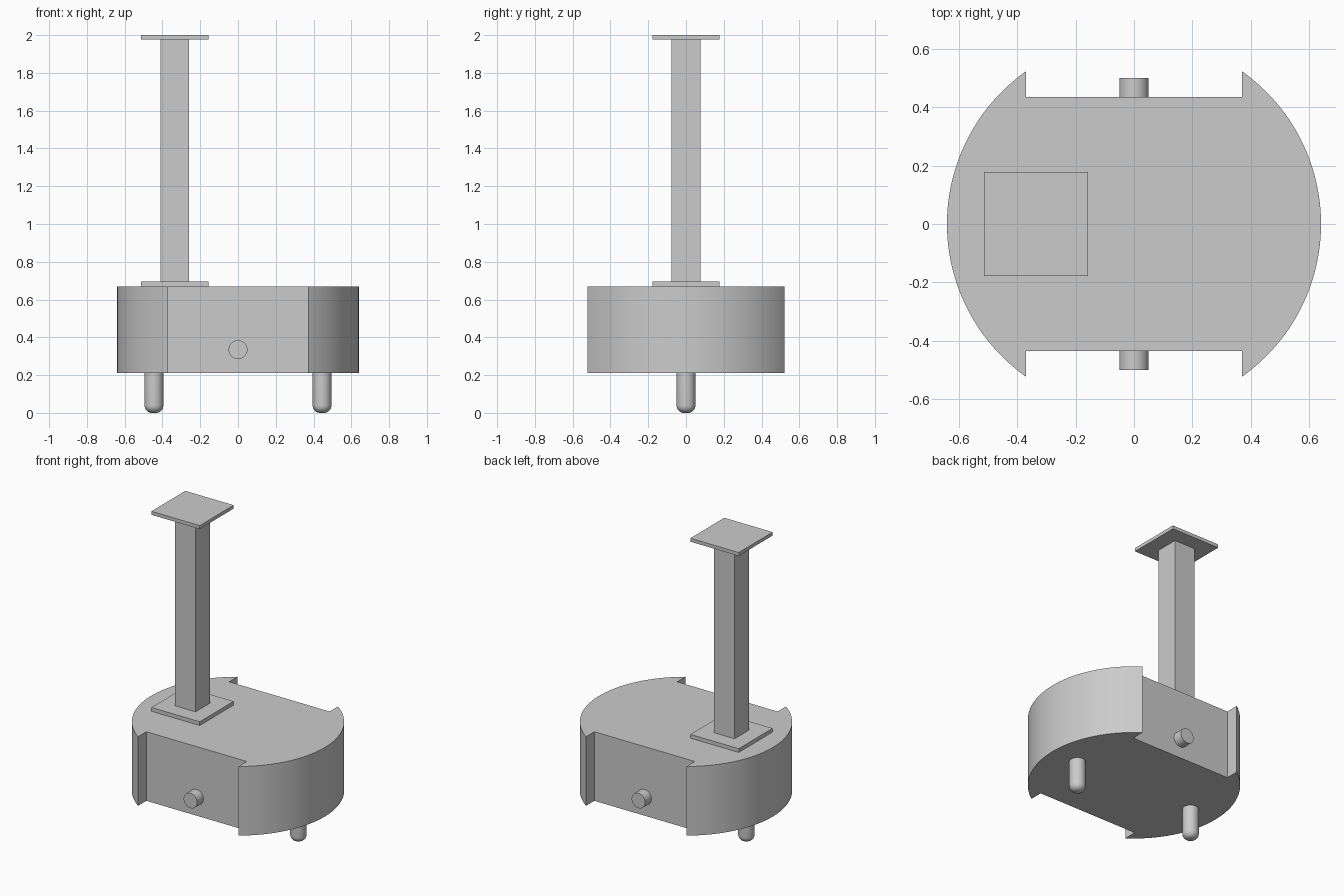
import bpy
import bmesh
import math

cube = bpy.data.objects.get("Cube")
if cube:
    bpy.data.objects.remove(cube, do_unlink=True)

grey = bpy.data.materials.new("light_grey")
grey.use_nodes = True
grey.diffuse_color = (0.6, 0.6, 0.6, 1)
grey.node_tree.nodes["Principled BSDF"].inputs["Base Color"].default_value = (0.6, 0.6, 0.6, 1)


def finish(obj, name, smooth=False):
    obj.name = name
    obj.data.name = name
    obj.data.materials.append(grey)
    if smooth:
        bpy.ops.object.select_all(action="DESELECT")
        obj.select_set(True)
        bpy.context.view_layer.objects.active = obj
        bpy.ops.object.shade_smooth_by_angle(angle=math.radians(30))
    return obj


def from_bmesh(bm, name, smooth=False):
    bmesh.ops.recalc_face_normals(bm, faces=bm.faces)
    mesh = bpy.data.meshes.new(name)
    bm.to_mesh(mesh)
    bm.free()
    obj = bpy.data.objects.new(name, mesh)
    bpy.context.collection.objects.link(obj)
    return finish(obj, name, smooth)


def box(name, x, size_x, size_y, z0, z1):
    bpy.ops.mesh.primitive_cube_add(size=1, location=(x, 0, (z0 + z1) / 2))
    obj = bpy.context.object
    obj.scale = (size_x, size_y, z1 - z0)
    bpy.ops.object.transform_apply(location=False, rotation=False, scale=True)
    return finish(obj, name)


# Round body with a flat wheel recess at the front and back
RADIUS, RECESS_X, RECESS_Y = 0.64, 0.37, 0.435
BASE, TOP = 0.21, 0.67
STEPS = 48
corner = math.acos(RECESS_X / RADIUS)
outline = []
for start in (0, math.pi):
    side = 1 if start == 0 else -1
    outline.append((side * RECESS_X, -side * RECESS_Y))
    for i in range(STEPS + 1):
        a = start - corner + 2 * corner * i / STEPS
        outline.append((RADIUS * math.cos(a), RADIUS * math.sin(a)))
    outline.append((side * RECESS_X, side * RECESS_Y))
bm = bmesh.new()
floor = bm.faces.new([bm.verts.new((x, y, BASE)) for x, y in outline])
raised = bmesh.ops.extrude_face_region(bm, geom=[floor], use_keep_orig=True)["geom"]
bmesh.ops.translate(bm, vec=(0, 0, TOP - BASE),
                    verts=[v for v in raised if isinstance(v, bmesh.types.BMVert)])
from_bmesh(bm, "body", smooth=True)

# Wheel axle stubs
for side, name in ((-1, "front_axle"), (1, "back_axle")):
    bpy.ops.mesh.primitive_cylinder_add(vertices=40, radius=0.05, depth=0.075,
                                        location=(0, side * 0.4625, 0.335),
                                        rotation=(math.pi / 2, 0, 0))
    finish(bpy.context.object, name, smooth=True)

# Support pins with rounded tips, spun from a profile
PIN_R, ROUND = 0.05, 0.04
for side, name in ((1, "left_pin"), (-1, "right_pin")):
    profile = [(0, 0)]
    for i in range(9):
        a = math.pi / 2 * i / 8
        profile.append((PIN_R - ROUND + ROUND * math.sin(a), ROUND - ROUND * math.cos(a)))
    profile += [(PIN_R, BASE + 0.005), (0, BASE + 0.005)]
    bm = bmesh.new()
    points = [bm.verts.new((r, 0, z)) for r, z in profile]
    edges = [bm.edges.new(pair) for pair in zip(points, points[1:])]
    bmesh.ops.spin(bm, geom=points + edges, cent=(0, 0, 0), axis=(0, 0, 1),
                   angle=math.tau, steps=40)
    bmesh.ops.remove_doubles(bm, verts=bm.verts, dist=0.0001)
    pin = from_bmesh(bm, name, smooth=True)
    pin.location.x = side * 0.445

# Square mast between two mounting plates
MAST_X, PLATE = -0.335, 0.356
box("mast_base_plate", MAST_X, PLATE, PLATE, TOP, 0.695)
box("mast", MAST_X, 0.153, 0.153, 0.695, 1.977)
box("mast_top_plate", MAST_X, PLATE, PLATE, 1.977, 2.0)
